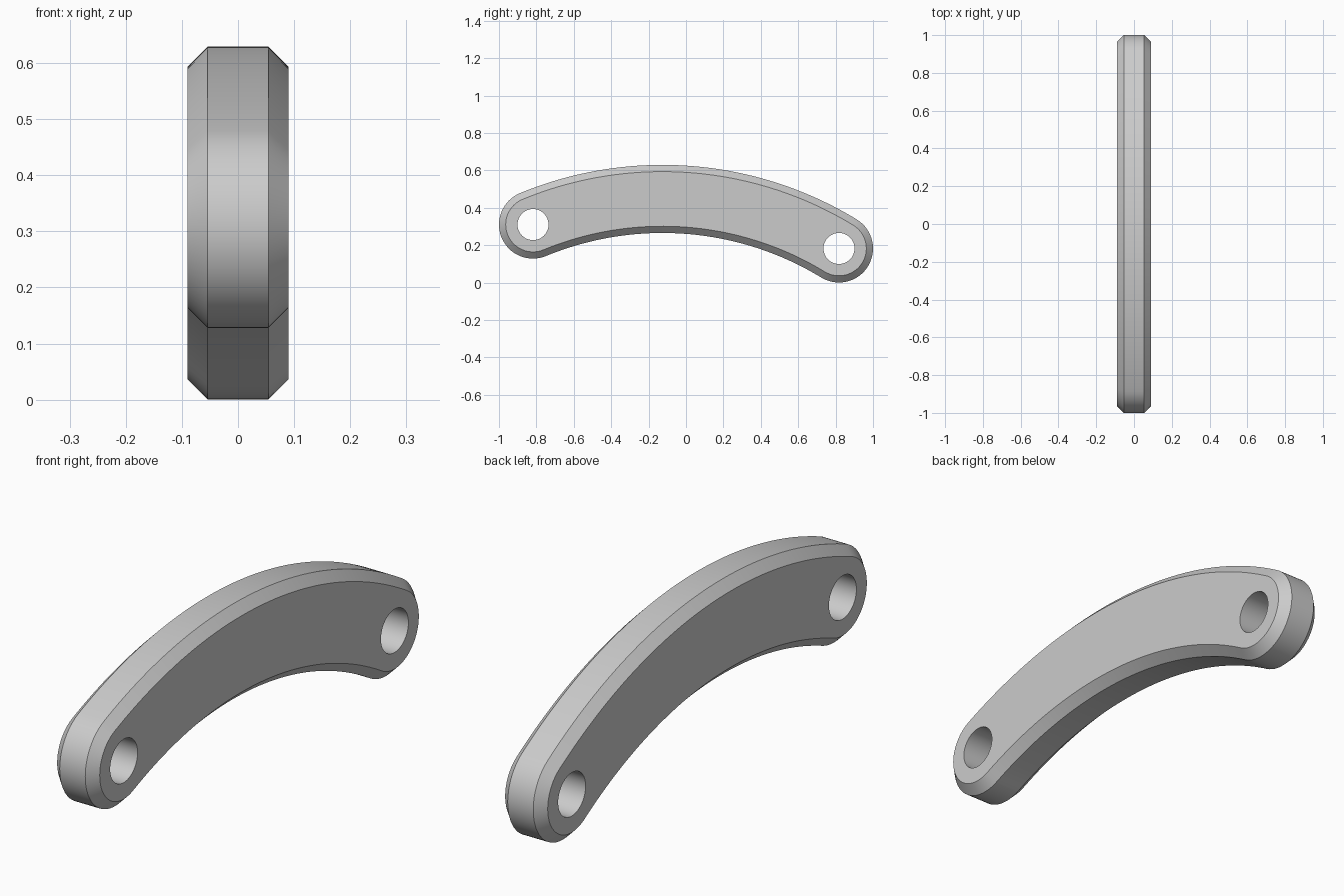
import bpy
import bmesh
from math import acos, cos, sin, pi
from mathutils import Vector

cube = bpy.data.objects.get("Cube")
if cube:
    bpy.data.objects.remove(cube, do_unlink=True)

# Curved link: centre line is one arc, with a rounded end around each pin hole
ARC_Y, ARC_Z, ARC_R = -0.126, -1.368, 1.815
PIN_Y = 0.818
HALF_HEIGHT, HALF_WIDTH = 0.182, 0.09
CHAMFER = 0.036
HOLE_R = 0.083
left_angle = acos((-PIN_Y - ARC_Y) / ARC_R)
right_angle = acos((PIN_Y - ARC_Y) / ARC_R)


def polar(y, z, radius, angle):
    return y + radius * cos(angle), z + radius * sin(angle)


def sweep(centre, radius, start, end, steps):
    return [polar(*centre, radius, start + (end - start) * i / steps)
            for i in range(steps)]


arc_centre = (ARC_Y, ARC_Z)
pin_a = polar(*arc_centre, ARC_R, left_angle)
pin_b = polar(*arc_centre, ARC_R, right_angle)


def outline(half):
    return (sweep(arc_centre, ARC_R + half, left_angle, right_angle, 64)
            + sweep(pin_b, half, right_angle, right_angle - pi, 32)
            + sweep(arc_centre, ARC_R - half, right_angle, left_angle, 64)
            + sweep(pin_a, half, left_angle + pi, left_angle, 32))


bm = bmesh.new()


def ring(points, x):
    verts = [bm.verts.new(Vector((x, y, z))) for y, z in points]
    edges = [bm.edges.new((v, verts[i - 1])) for i, v in enumerate(verts)]
    return verts, edges


def skin(a, b):
    for i in range(len(a)):
        bm.faces.new((a[i - 1], a[i], b[i], b[i - 1]))


# Chamfered rim
inner, full = outline(HALF_HEIGHT - CHAMFER), outline(HALF_HEIGHT)
rings = [ring(inner, -HALF_WIDTH), ring(full, CHAMFER - HALF_WIDTH),
         ring(full, HALF_WIDTH - CHAMFER), ring(inner, HALF_WIDTH)]
for a, b in zip(rings, rings[1:]):
    skin(a[0], b[0])
cap_edges = [list(rings[0][1]), list(rings[-1][1])]

# Pin hole walls
for pin in (pin_a, pin_b):
    circle = sweep(pin, HOLE_R, 0, 2 * pi, 48)
    near, far = ring(circle, -HALF_WIDTH), ring(circle, HALF_WIDTH)
    skin(near[0], far[0])
    cap_edges[0] += near[1]
    cap_edges[1] += far[1]

# Flat side faces, left open at the holes
for edges, side in zip(cap_edges, (-1, 1)):
    bmesh.ops.triangle_fill(bm, edges=edges, use_beauty=True,
                            normal=Vector((side, 0, 0)))
bmesh.ops.recalc_face_normals(bm, faces=bm.faces[:])

mesh = bpy.data.meshes.new("curved_link")
bm.to_mesh(mesh)
bm.free()
link = bpy.data.objects.new("curved_link", mesh)
bpy.context.collection.objects.link(link)

# Plain grey metal
grey = bpy.data.materials.new("light_grey")
grey.use_nodes = True
colour = (0.6, 0.6, 0.6, 1)
grey.diffuse_color = colour
for node in grey.node_tree.nodes:
    if node.type == 'BSDF_PRINCIPLED':
        node.inputs["Base Color"].default_value = colour
mesh.materials.append(grey)

bpy.ops.object.select_all(action='DESELECT')
link.select_set(True)
bpy.context.view_layer.objects.active = link
bpy.ops.object.shade_smooth_by_angle(angle=pi / 6)
